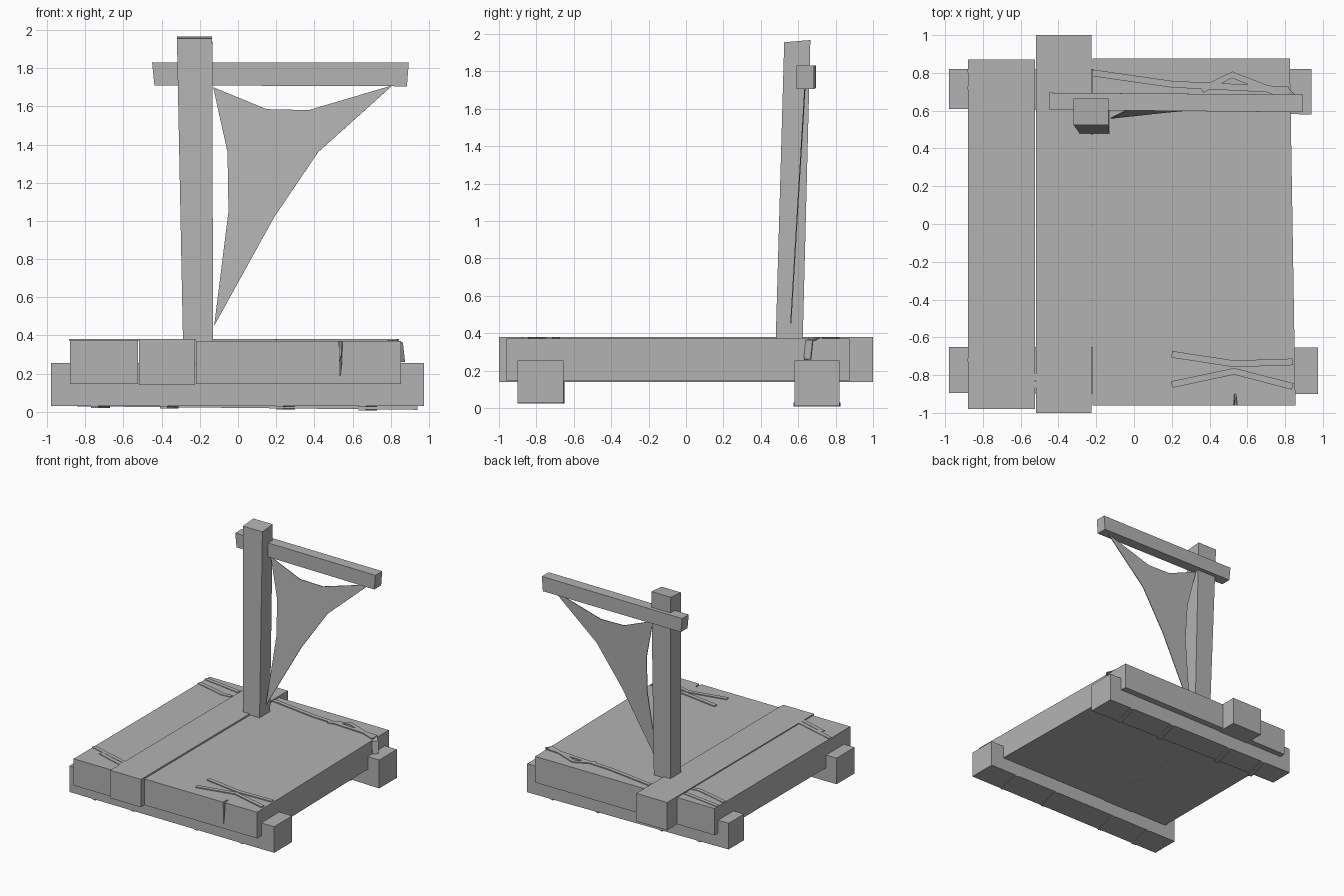
import bpy, bmesh
from mathutils import Vector

cube = bpy.data.objects.get("Cube")
if cube:
    bpy.data.objects.remove(cube, do_unlink=True)

grey = bpy.data.materials.new("weathered grey")
grey.use_nodes = True
grey.diffuse_color = (0.45, 0.45, 0.45, 1)
bsdf = grey.node_tree.nodes["Principled BSDF"]
bsdf.inputs["Base Color"].default_value = grey.diffuse_color
bsdf.inputs["Roughness"].default_value = 0.9


def add_object(name, bm):
    bmesh.ops.recalc_face_normals(bm, faces=bm.faces)
    mesh = bpy.data.meshes.new(name)
    bm.to_mesh(mesh)
    bm.free()
    mesh.materials.append(grey)
    obj = bpy.data.objects.new(name, mesh)
    bpy.context.collection.objects.link(obj)
    return obj


def timber(name, start, end):
    """Hewn beam lofted between two four-cornered end faces."""
    bm = bmesh.new()
    a = [bm.verts.new(p) for p in start]
    b = [bm.verts.new(p) for p in end]
    bm.faces.new(a)
    bm.faces.new(b)
    for i in range(4):
        j = (i + 1) % 4
        bm.faces.new((a[i], a[j], b[j], b[i]))
    return add_object(name, bm)


def end_x(x, y0, y1, z0, z1, lean=0):
    return [(x, y0, z0), (x, y1, z0), (x + lean, y1, z1), (x + lean, y0, z1)]


def end_y(y, x0, x1, z0, z1):
    return [(x0, y, z0), (x1, y, z0), (x1, y, z1), (x0, y, z1)]


def end_z(z, x0, x1, y0, y1, rise=0):
    return [(x0, y0, z), (x1, y0, z), (x1, y1, z + rise), (x0, y1, z + rise)]


def strap(name, points, width, thick=0.008):
    """Flat binding strip following a path, solidified downwards."""
    bm = bmesh.new()
    pts = [Vector(p) for p in points]
    rows = []
    for i, p in enumerate(pts):
        d = pts[min(i + 1, len(pts) - 1)] - pts[max(i - 1, 0)]
        side = Vector((-d.y, d.x, 0)).normalized() * width / 2
        rows.append((bm.verts.new(p + side), bm.verts.new(p - side)))
    for r, s in zip(rows, rows[1:]):
        bm.faces.new((r[0], r[1], s[1], s[0]))
    obj = add_object(name, bm)
    mod = obj.modifiers.new("thickness", "SOLIDIFY")
    mod.thickness = thick
    mod.offset = 0
    return obj


# Deck planks
timber("left_plank", end_y(-0.98, -0.88, -0.525, 0.145, 0.375),
       end_y(0.87, -0.88, -0.525, 0.145, 0.375))
timber("middle_plank", end_y(-1, -0.52, -0.225, 0.14, 0.38),
       end_y(1, -0.52, -0.225, 0.14, 0.38))
right_plank = timber("right_plank", end_y(-0.96, -0.22, 0.855, 0.145, 0.37),
                     end_y(0.875, -0.22, 0.825, 0.145, 0.37))

# Split in the front of the right plank
split = timber("split_cutter",
               [(0.51, -1.1, 0.4), (0.565, -1.1, 0.4), (0.537, -1.1, 0.16), (0.535, -1.1, 0.16)],
               [(0.53, -0.9, 0.4), (0.54, -0.9, 0.4), (0.537, -0.9, 0.2), (0.535, -0.9, 0.2)])
split.hide_render = True
split.hide_set(True)
cut = right_plank.modifiers.new("split", "BOOLEAN")
cut.object = split
cut.solver = "EXACT"

# Cross beams under the deck
timber("front_beam", end_x(-0.98, -0.895, -0.65, 0.03, 0.255),
       end_x(0.975, -0.90, -0.655, 0.03, 0.255))
timber("back_beam", end_x(-0.98, 0.61, 0.82, 0.03, 0.255),
       end_x(0.94, 0.58, 0.82, 0.01, 0.255))

# Mast and crossbar
timber("mast", end_z(0.2, -0.285, -0.13, 0.475, 0.62),
       end_z(1.955, -0.32, -0.135, 0.525, 0.665, 0.012))
timber("crossbar", end_x(-0.438, 0.605, 0.695, 1.71, 1.83, -0.012),
       end_x(0.885, 0.592, 0.685, 1.705, 1.83, 0.01))

# Sail: curved-edge triangle built as strips between upper and lower edges
leading = [(-0.13, 1.70), (-0.055, 1.36), (-0.05, 1.05), (-0.125, 0.45)]
trailing = [(0.15, 1.585), (0.42, 1.36), (0.19, 1.02)]
bm = bmesh.new()


def sail_vert(p):
    return bm.verts.new((p[0], 0.56 + 0.075 * (p[1] - 0.45) / 1.25, p[1]))


lead = [sail_vert(p) for p in leading]
trail = [sail_vert(p) for p in trailing]
dip = sail_vert((0.37, 1.58))
tip = sail_vert((0.81, 1.71))
bm.faces.new((lead[0], lead[1], trail[0]))
bm.faces.new((lead[1], trail[1], dip, trail[0]))
bm.faces.new((dip, trail[1], tip))
bm.faces.new((lead[1], lead[2], trail[2], trail[1]))
bm.faces.new((lead[2], lead[3], trail[2]))
sail = add_object("sail", bm)
sail_thickness = sail.modifiers.new("thickness", "SOLIDIFY")
sail_thickness.thickness = 0.006
sail_thickness.offset = 0

# Bindings lying across the deck above each beam
bindings = {
    "back_left_binding": [(-0.88, 0.82), (-0.53, 0.77)],
    "back_left_cross_binding": [(-0.88, 0.73), (-0.6, 0.66), (-0.53, 0.67)],
    "back_long_binding": [(-0.22, 0.80), (0.2, 0.74), (0.82, 0.71)],
    "back_right_binding": [(0.36, 0.71), (0.52, 0.79), (0.82, 0.67)],
    "front_left_binding": [(-0.88, -0.71), (-0.45, -0.83), (-0.23, -0.74)],
    "front_left_cross_binding": [(-0.76, -0.78), (-0.53, -0.85), (-0.23, -0.86)],
    "front_right_binding": [(0.2, -0.69), (0.53, -0.74), (0.84, -0.73)],
    "front_right_cross_binding": [(0.2, -0.85), (0.53, -0.78), (0.84, -0.86)],
}
for name, path in bindings.items():
    strap(name, [(x, y, 0.376) for x, y in path], 0.035)

# Bindings passing beneath the beams
for side, y, z in (("front", -0.775, 0.028), ("back", 0.70, 0.008)):
    for i, x in enumerate((-0.72, -0.36, 0.25, 0.68)):
        lift = 0.01 * (0.94 - x) if side == "back" else 0
        strap(f"{side}_under_binding_{i + 1}",
              [(x - 0.03, y - 0.12, z + lift), (x + 0.03, y + 0.12, z + lift)], 0.04)

# Loose binding hanging over the right edge at the back
strap("hanging_binding", [(0.80, 0.70, 0.376), (0.845, 0.66, 0.36), (0.855, 0.65, 0.26)], 0.05)
